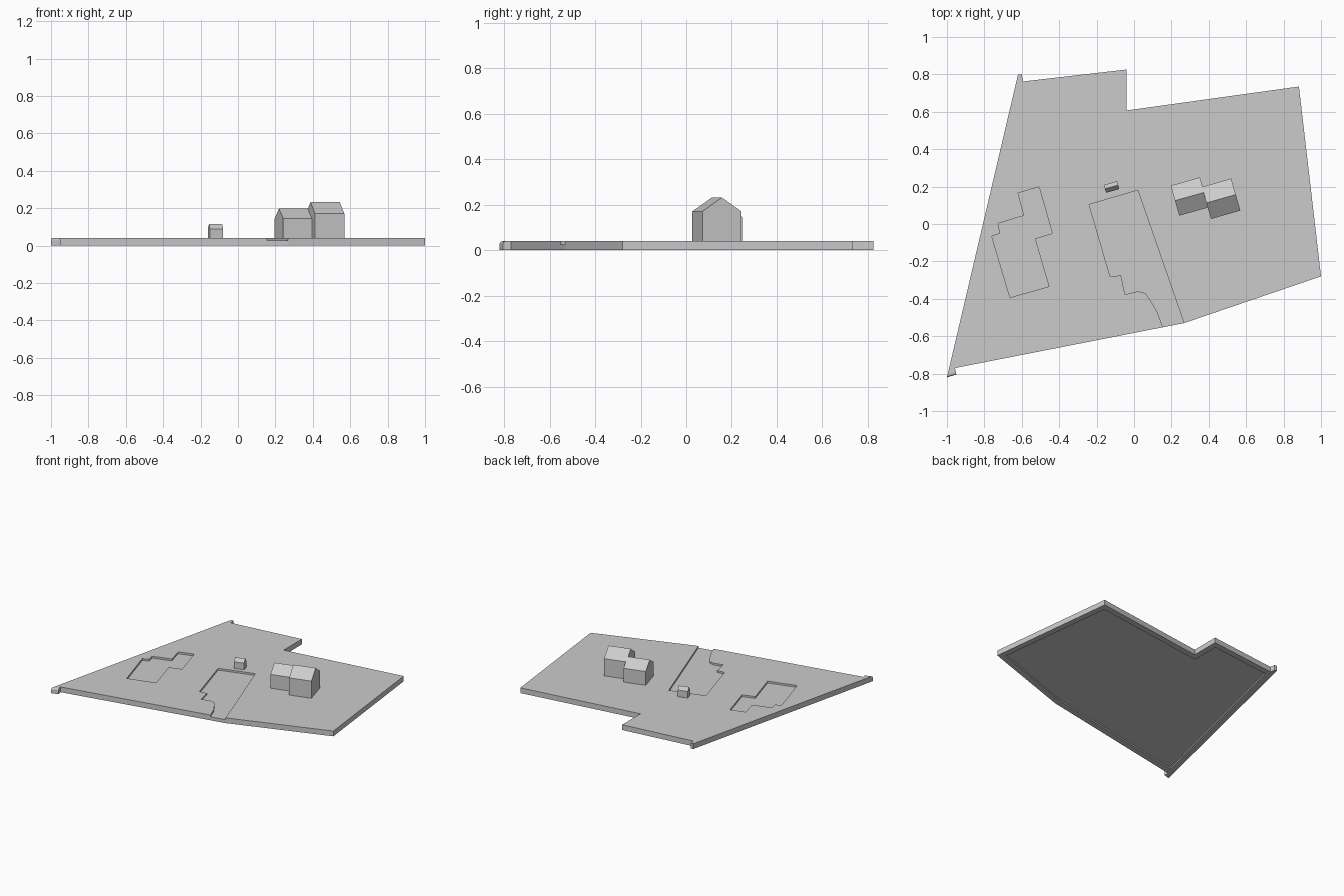
import bpy, bmesh, math
from mathutils import Matrix, Vector

if "Cube" in bpy.data.objects:
    bpy.data.objects.remove(bpy.data.objects["Cube"], do_unlink=True)

grey = bpy.data.materials.new("plain_grey")
grey.use_nodes = True
grey.diffuse_color = (0.6, 0.6, 0.6, 1)
grey.node_tree.nodes["Principled BSDF"].inputs["Base Color"].default_value = grey.diffuse_color

TOP = 0.04


def finish(name, bm):
    bmesh.ops.recalc_face_normals(bm, faces=bm.faces)
    mesh = bpy.data.meshes.new(name)
    bm.to_mesh(mesh)
    bm.free()
    mesh.materials.append(grey)
    obj = bpy.data.objects.new(name, mesh)
    bpy.context.collection.objects.link(obj)
    return obj


def prism(name, outline, low, high, inset=0, round_edge=None):
    """Upright prism over an outline, optionally inset or with one rounded top edge."""
    bm = bmesh.new()
    face = bm.faces.new([bm.verts.new((x, y, low)) for x, y in outline])
    face.normal_update()
    if inset:
        border = bmesh.ops.inset_region(bm, faces=[face], thickness=inset,
                                        use_boundary=True, use_even_offset=True)
        bmesh.ops.delete(bm, geom=border["faces"], context="FACES")
    lift = bmesh.ops.extrude_face_region(bm, geom=[face], use_keep_orig=True)
    raised = [g for g in lift["geom"] if isinstance(g, bmesh.types.BMVert)]
    bmesh.ops.translate(bm, verts=raised, vec=(0, 0, high - low))
    if round_edge:
        ends = [Vector((*p, high)) for p in round_edge]
        edges = [e for e in bm.edges
                 if all(min((v.co - p).length for p in ends) < 1e-4 for v in e.verts)]
        bmesh.ops.bevel(bm, geom=edges, offset=0.012, segments=3, profile=0.5,
                        affect="EDGES", clamp_overlap=True)
    return finish(name, bm)


def cut(target, cutter):
    mod = target.modifiers.new("cut", "BOOLEAN")
    mod.operation, mod.solver, mod.object = "DIFFERENCE", "EXACT", cutter
    bpy.context.view_layer.objects.active = target
    bpy.ops.object.modifier_apply(modifier=mod.name)
    bpy.data.objects.remove(cutter, do_unlink=True)


def gabled(name, centre, length, width, wall, ridge):
    """Gabled block standing on the plot, ridge along its length."""
    bm = bmesh.new()
    w = width / 2
    profile = [(-w, TOP - 0.002), (w, TOP - 0.002), (w, wall), (0, ridge), (-w, wall)]
    face = bm.faces.new([bm.verts.new((-length / 2, y, z)) for y, z in profile])
    lift = bmesh.ops.extrude_face_region(bm, geom=[face], use_keep_orig=True)
    raised = [g for g in lift["geom"] if isinstance(g, bmesh.types.BMVert)]
    bmesh.ops.translate(bm, verts=raised, vec=(length, 0, 0))
    turn = Matrix.Translation((*centre, 0)) @ Matrix.Rotation(math.radians(15.8), 4, "Z")
    bmesh.ops.transform(bm, matrix=turn, verts=bm.verts)
    return finish(name, bm)


# Plot slab with two small corner lugs
lug = [(-1, -0.82), (-0.95, -0.805)]
plot = prism("plot_slab", lug + [
    (-0.957, -0.77), (0.267, -0.53), (1, -0.28), (0.882, 0.735), (-0.04, 0.607),
    (-0.04, 0.826), (-0.594, 0.762), (-0.6, 0.8), (-0.62, 0.8)], 0, TOP, round_edge=lug)

# Shallow hollow underneath, leaving a rim
cut(plot, prism("hollow_cutter", [
    (-0.99, -0.775), (0.267, -0.53), (1, -0.28), (0.882, 0.735),
    (-0.04, 0.607), (-0.04, 0.826), (-0.62, 0.76)], -0.012, 0.012, inset=0.045))

# Sunken foundation
cut(plot, prism("foundation_cutter", [
    (-0.62, 0.165), (-0.508, 0.198), (-0.437, -0.05), (-0.53, -0.078), (-0.455, -0.334),
    (-0.663, -0.393), (-0.76, -0.066), (-0.715, -0.05), (-0.727, 0.003), (-0.588, 0.045)],
    0.026, 0.1))

# Sunken yard with its drive running out through the front edge
cut(plot, prism("yard_cutter", [
    (-0.24, 0.104), (0.02, 0.18), (0.267, -0.53), (0.291, -0.6), (0.182, -0.62),
    (0.155, -0.553), (0.123, -0.468), (0.085, -0.404), (0.06, -0.37), (0.02, -0.36),
    (-0.048, -0.377), (-0.07, -0.275), (-0.128, -0.28)], 0.026, 0.1))

# Buildings
gabled("main_house", (0.466, 0.135), 0.163, 0.178, 0.171, 0.232)
gabled("house_wing", (0.297, 0.147), 0.162, 0.167, 0.145, 0.198)
gabled("shed", (-0.12, 0.198), 0.073, 0.044, 0.09, 0.115)
